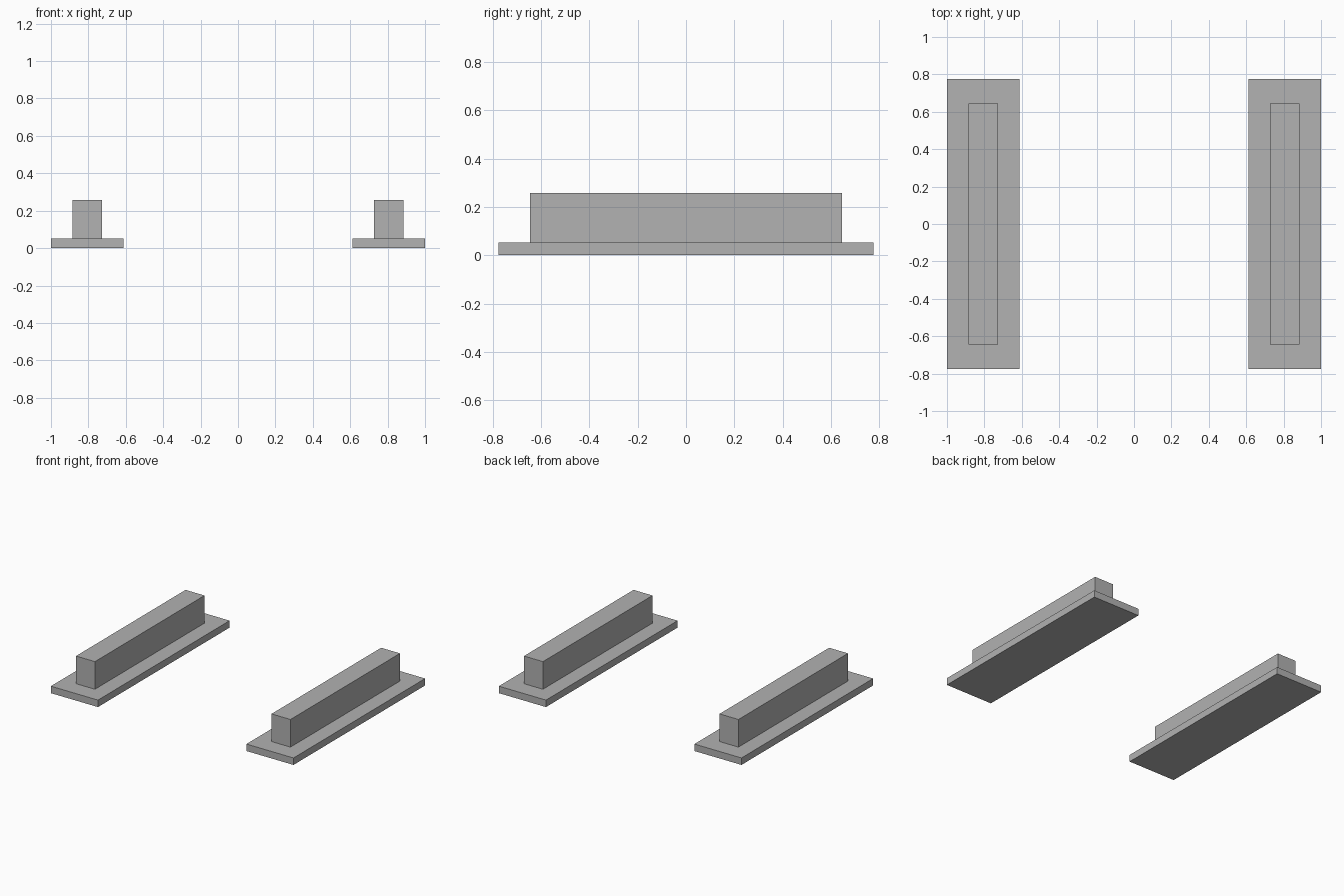
import bpy

# Remove the default cube
cube = bpy.data.objects.get("Cube")
if cube:
    bpy.data.objects.remove(cube, do_unlink=True)

# Single plain grey
grey = bpy.data.materials.new("plain_grey")
grey.use_nodes = True
colour = (0.445, 0.445, 0.445, 1)
grey.diffuse_color = colour
grey.node_tree.nodes["Principled BSDF"].inputs["Base Color"].default_value = colour


def box(name, centre_x, size, bottom):
    """Box standing on the given height."""
    bpy.ops.mesh.primitive_cube_add(size=1, location=(centre_x, 0, bottom + size[2] / 2))
    obj = bpy.context.object
    obj.name = obj.data.name = name
    obj.scale = size
    bpy.ops.object.transform_apply(location=False, rotation=False, scale=True)
    obj.data.materials.append(grey)
    return obj


# Matching pair: flat base plate with a rail along its middle
PLATE = (0.388, 1.55, 0.052)
RAIL = (0.156, 1.29, 0.206)
for side, sign in (("left", 1), ("right", -1)):
    x = sign * (1 - PLATE[0] / 2)
    box(side + "_base_plate", x, PLATE, 0)
    box(side + "_rail", x, RAIL, PLATE[2])
